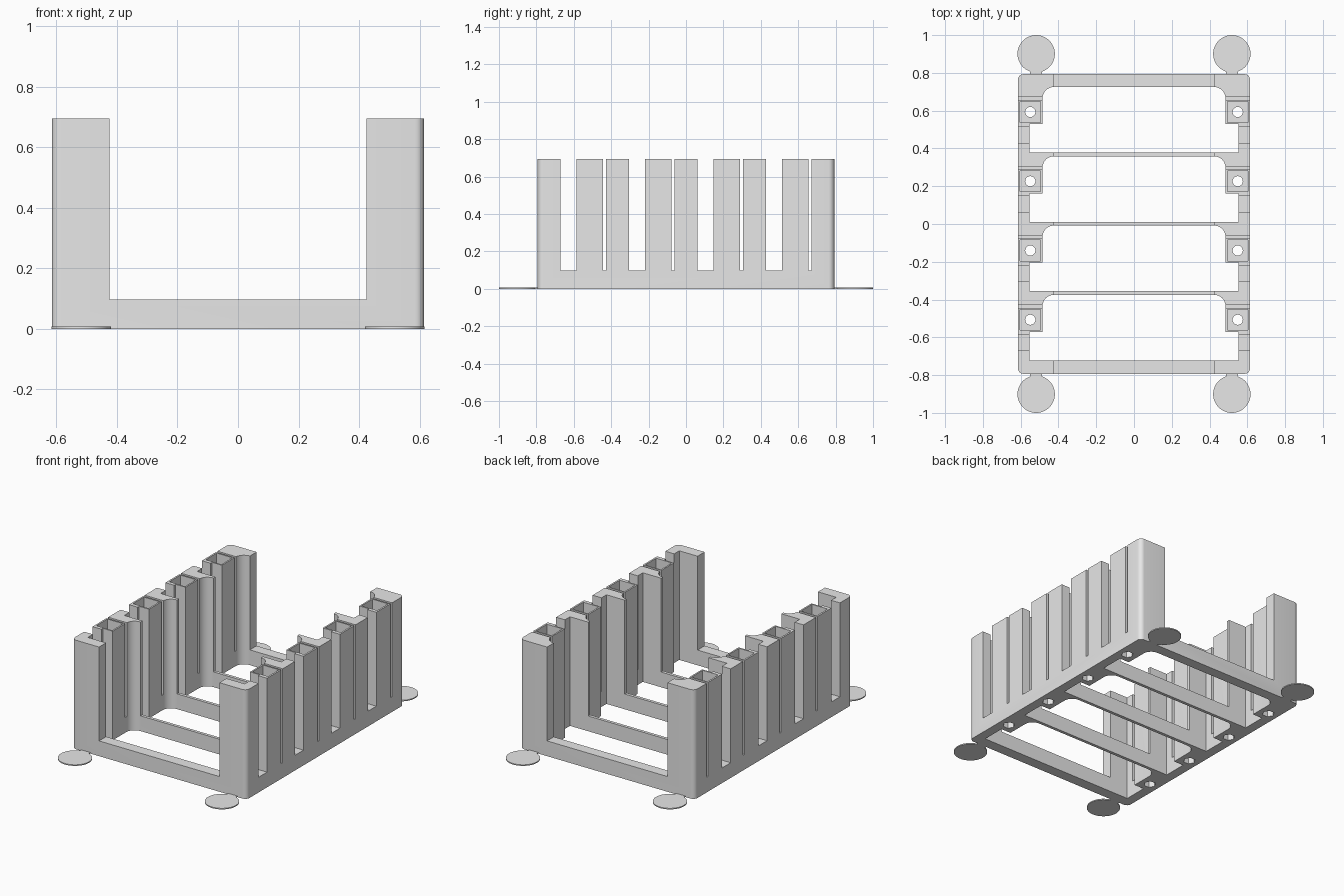
import bpy, bmesh, math

if "Cube" in bpy.data.objects:
    bpy.data.objects.remove(bpy.data.objects["Cube"], do_unlink=True)

HX, HY, HEIGHT, BASE = 0.615, 0.793, 0.695, 0.097
TOWER_IN = 0.424                 # inner face of the side towers
POST_X = 0.549                   # centre line of the sockets
PITCH = 1.1 / 3
BAYS = [0.725 - i * PITCH for i in range(4)]   # rear edge of each bay

grey = bpy.data.materials.new("light grey plastic")
grey.use_nodes = True
grey.diffuse_color = (0.8, 0.8, 0.8, 1)
grey.node_tree.nodes["Principled BSDF"].inputs["Base Color"].default_value = (0.8, 0.8, 0.8, 1)


def arc(cx, cy, r, start, sweep, n):
    return [(cx + r * math.cos(math.radians(start + sweep * i / n)),
             cy + r * math.sin(math.radians(start + sweep * i / n)))
            for i in range(n + 1)]


def circle(cx, cy, r, n):
    return arc(cx, cy, r, 0, 360, n)[:-1]


def rect(x0, x1, y0, y1):
    return [(x0, y0), (x1, y0), (x1, y1), (x0, y1)]


def prisms(name, outlines, z0, z1):
    """Extrude each outline from z0 to z1, all in one object."""
    bm = bmesh.new()
    for pts in outlines:
        face = bm.faces.new([bm.verts.new((x, y, z0)) for x, y in pts])
        top = bmesh.ops.extrude_face_region(bm, geom=[face])["geom"]
        bmesh.ops.translate(bm, vec=(0, 0, z1 - z0),
                            verts=[v for v in top if isinstance(v, bmesh.types.BMVert)])
    bmesh.ops.recalc_face_normals(bm, faces=bm.faces[:])
    mesh = bpy.data.meshes.new(name)
    bm.to_mesh(mesh)
    bm.free()
    mesh.materials.append(grey)
    obj = bpy.data.objects.new(name, mesh)
    bpy.context.collection.objects.link(obj)
    return obj


def select(obj):
    bpy.ops.object.select_all(action='DESELECT')
    obj.select_set(True)
    bpy.context.view_layer.objects.active = obj


def cut(obj, outlines, z0, z1):
    cutter = prisms("cutter", outlines, z0, z1)
    cutter.hide_render = True
    mod = obj.modifiers.new("cut", 'BOOLEAN')
    mod.operation, mod.solver, mod.object = 'DIFFERENCE', 'EXACT', cutter
    select(obj)
    bpy.ops.object.modifier_apply(modifier=mod.name)
    bpy.data.objects.remove(cutter, do_unlink=True)


def bay_opening(t):
    """Bay outline: rounded narrow rear part, wider front part."""
    r, narrow, wide = 0.059, 0.484, 0.553
    step, front = t - 0.196, t - 0.347
    right = [(wide, front), (wide, step), (narrow, step)]
    right += arc(narrow - r, t - r, r, 0, 90, 8)
    return right + [(-x, y) for x, y in reversed(right)]


# Rack body: rounded block carved into rails, crossbars and towers
R = 0.03
corners = [(1, 1, 0), (-1, 1, 90), (-1, -1, 180), (1, -1, 270)]
body = []
for sx, sy, a in corners:
    body += arc(sx * (HX - R), sy * (HY - R), R, a, 90, 6)
rack = prisms("rack_frame", [body], 0, HEIGHT)
cut(rack, [rect(-TOWER_IN, TOWER_IN, -1, 1)], BASE, 1)
cut(rack, [bay_opening(t) for t in BAYS], -0.1, 1)

# Narrow and wide slots separating the towers
slots = []
for t in BAYS:
    slots.append(rect(-1, 1, t - 0.069, t - 0.053))
    slots.append(rect(-1, 1, t - 0.296, t - 0.211))
cut(rack, slots, BASE, 1)

# Square sockets, screw holes and hexagonal nut recesses
posts = [(s * POST_X, t - 0.132) for t in BAYS for s in (-1, 1)]
h = 0.055
cut(rack, [rect(x - h, x + h, y - h, y + h) for x, y in posts], BASE, 1)
cut(rack, [circle(x, y, 0.027, 24) for x, y in posts], -0.1, 0.2)
cut(rack, [circle(x, y, 0.036, 6) for x, y in posts], -0.1, 0.04)
select(rack)
bpy.ops.object.shade_smooth_by_angle(angle=math.radians(30))

# Thin round corner pads with short necks
for sx, side in ((1, "left"), (-1, "right")):
    for sy, end in ((-1, "front"), (1, "rear")):
        cx = sx * 0.518
        pad = prisms(f"{end}_{side}_pad", [circle(cx, sy * 0.901, 0.099, 48)], 0, 0.007)
        select(pad)
        bpy.ops.object.shade_smooth_by_angle(angle=math.radians(30))
        y0, y1 = sorted((sy * 0.785, sy * 0.82))
        prisms(f"{end}_{side}_pad_neck", [rect(cx - 0.032, cx + 0.032, y0, y1)], 0, 0.0068)
